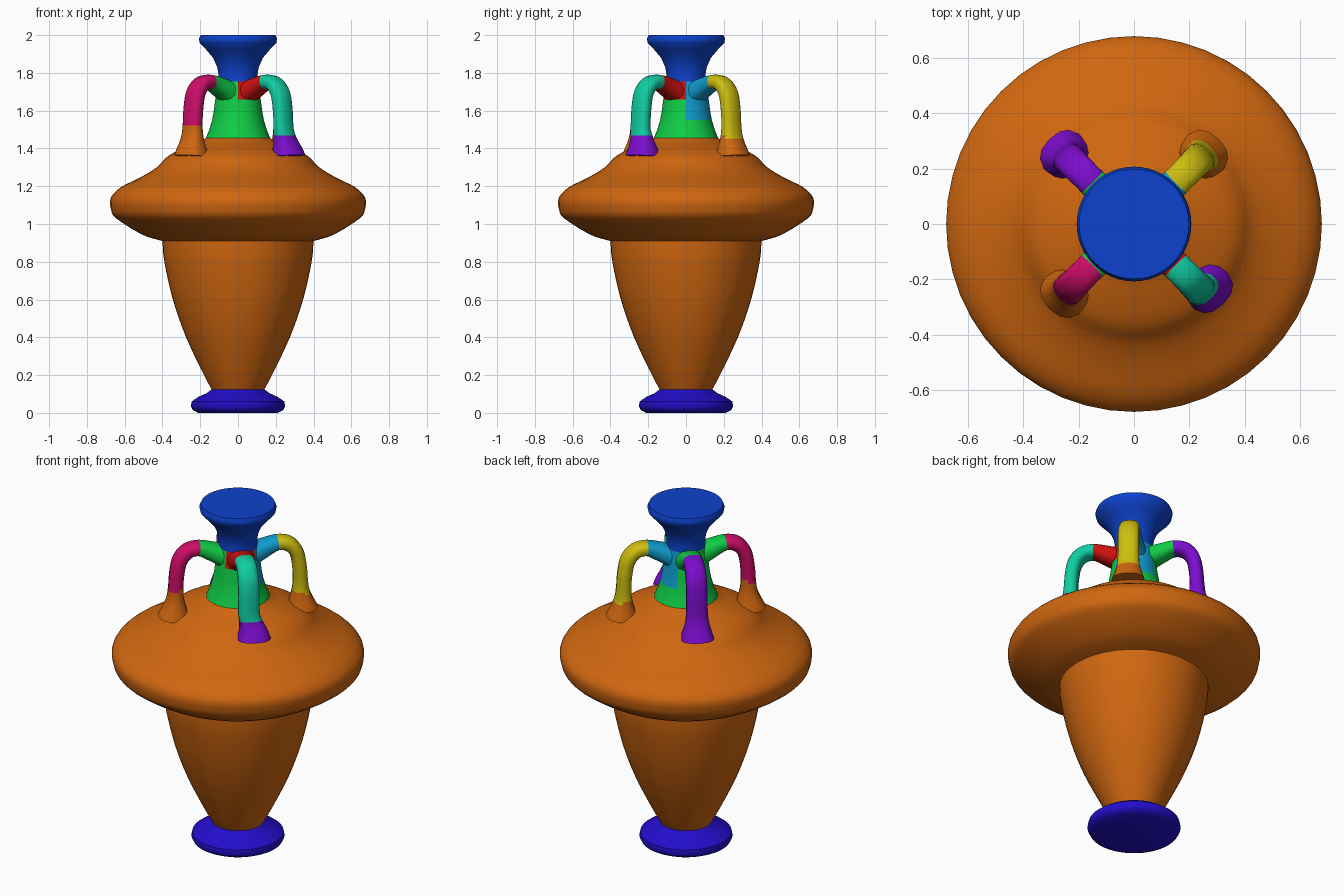
import bpy, bmesh, math
from mathutils import Vector

cube = bpy.data.objects.get("Cube")
if cube:
    bpy.data.objects.remove(cube)

COLOURS = {
    "orange": (0.63, 0.135, 0.005), "blue": (0.004, 0.055, 0.61),
    "indigo": (0.017, 0.004, 0.6), "green": (0.005, 0.61, 0.06),
    "red": (0.61, 0.005, 0.005), "sky": (0.005, 0.33, 0.61),
    "teal": (0.005, 0.61, 0.36), "yellow": (0.61, 0.51, 0.005),
    "purple": (0.2, 0.004, 0.61), "magenta": (0.61, 0.004, 0.14),
}
MATS = {}
for name, rgb in COLOURS.items():
    m = bpy.data.materials.new(name)
    m.use_nodes = True
    m.diffuse_color = (*rgb, 1)
    bsdf = m.node_tree.nodes["Principled BSDF"]
    bsdf.inputs["Base Color"].default_value = (*rgb, 1)
    bsdf.inputs["Roughness"].default_value = 0.7
    MATS[name] = m

SEGS = 48


def spline(points, steps):
    """Catmull-Rom curve through points of any dimension."""
    pts = [Vector(p) for p in points]
    pts = [2 * pts[0] - pts[1]] + pts + [2 * pts[-1] - pts[-2]]
    out = []
    for a, b, c, d in zip(pts, pts[1:], pts[2:], pts[3:]):
        for k in range(steps):
            t = k / steps
            out.append(0.5 * (2 * b + (c - a) * t + (2 * a - 5 * b + 4 * c - d) * t ** 2
                              + (3 * b - a - 3 * c + d) * t ** 3))
    return out + [pts[-2]]


def skin(name, rings, caps, colours, rule, fix_normals=False):
    """Join rings of points into a surface and colour its faces by rule."""
    bm = bmesh.new()
    loops = [[bm.verts.new(p) for p in ring] for ring in rings]
    n = len(loops[0])
    for lo, hi in zip(loops, loops[1:]):
        for j in range(n):
            k = (j + 1) % n
            bm.faces.new((lo[j], lo[k], hi[k], hi[j]))
    if "start" in caps:
        bm.faces.new(loops[0][::-1])
    if "end" in caps:
        bm.faces.new(loops[-1])
    if fix_normals:
        bmesh.ops.recalc_face_normals(bm, faces=bm.faces[:])
    for f in bm.faces:
        f.material_index = colours.index(rule(f.calc_center_median()))
    me = bpy.data.meshes.new(name)
    bm.to_mesh(me)
    bm.free()
    for c in colours:
        me.materials.append(MATS[c])
    me.shade_smooth()
    me.set_sharp_from_angle(angle=math.radians(40))
    ob = bpy.data.objects.new(name, me)
    bpy.context.collection.objects.link(ob)
    return ob


def lathe(name, profile, colours, rule=None, caps=()):
    rings = [[(r * math.cos(math.tau * j / SEGS), r * math.sin(math.tau * j / SEGS), z)
              for j in range(SEGS)] for r, z in profile]
    return skin(name, rings, caps, colours, rule or (lambda c: colours[0]))


# Foot
lathe("foot", [(0.21, 0), (0.24, 0.015), (0.25, 0.035), (0.245, 0.06), (0.21, 0.085),
               (0.165, 0.105), (0.14, 0.125)], ["indigo"], caps=("start",))

# Tapered belly, wide collar and shoulder
belly = spline([(0.14, 0.125), (0.18, 0.2), (0.275, 0.4), (0.345, 0.6),
                (0.39, 0.8), (0.4, 0.91)], 3)
collar = spline([(0.42, 0.915), (0.51, 0.945), (0.645, 1.03), (0.673, 1.08), (0.673, 1.14),
                 (0.62, 1.195), (0.52, 1.245), (0.43, 1.3), (0.37, 1.36),
                 (0.28, 1.405), (0.205, 1.435), (0.17, 1.455)], 3)
lathe("body", belly + collar, ["orange"])


# Neck with two painted patches beneath the mouth
def neck_colour(c):
    angle = math.degrees(math.atan2(c.y, c.x))
    if 0 < angle < 105 and c.z > 1.55:
        return "sky"
    if -90 < angle < 0 and c.z > 1.66:
        return "red"
    return "green"


lathe("neck", [(0.17, 1.455), (0.152, 1.5), (0.137, 1.55), (0.128, 1.6), (0.12, 1.66),
               (0.113, 1.71), (0.105, 1.755)], ["green", "sky", "red"], neck_colour)

# Flared, closed mouth
lathe("mouth", [(0.105, 1.755), (0.103, 1.79), (0.11, 1.83), (0.132, 1.88), (0.17, 1.925),
                (0.203, 1.96), (0.207, 1.98), (0.198, 2.0)], ["blue"], caps=("end",))

# Handle path: radius, height, half thickness, half width
PATH = [(0.07, 1.695, 0.06, 0.075), (0.15, 1.73, 0.048, 0.06), (0.215, 1.752, 0.039, 0.055),
        (0.275, 1.74, 0.039, 0.055), (0.317, 1.69, 0.039, 0.057), (0.334, 1.61, 0.039, 0.058),
        (0.34, 1.52, 0.04, 0.058), (0.342, 1.45, 0.05, 0.065), (0.348, 1.36, 0.085, 0.09)]


def handle(name, degrees, top, arm, foot, foot_z, drift=0.0):
    a = math.radians(degrees)
    out = Vector((math.cos(a), math.sin(a), 0))
    side = Vector((-math.sin(a), math.cos(a), 0))
    up = Vector((0, 0, 1))
    curve = spline(PATH, 4)
    rings = []
    for i, (r, z, thick, wide) in enumerate(curve):
        nxt, prv = curve[min(i + 1, len(curve) - 1)], curve[max(i - 1, 0)]
        d = Vector((nxt[0] - prv[0], nxt[1] - prv[1])).normalized()
        normal = up * d.x - out * d.y
        shift = drift * min(1, max(0, (1.5 - z) / 0.1))
        centre = out * r + up * z + side * shift
        ring = []
        for j in range(14):
            t = math.tau * j / 14
            # slightly squared oval section
            c, s = (math.copysign(abs(v) ** 0.8, v) for v in (math.cos(t), math.sin(t)))
            ring.append(centre + normal * thick * c + side * wide * s)
        rings.append(ring)

    def rule(c):
        if c.z < foot_z:
            return foot
        return top if c.dot(out) < 0.215 else arm

    colours = list(dict.fromkeys((top, arm, foot)))
    skin(name, rings, ("start", "end"), colours, rule, fix_normals=True)


handle("front_right_handle", 225, "green", "magenta", "orange", 1.53)
handle("front_left_handle", 315, "red", "teal", "purple", 1.465, drift=0.025)
handle("back_left_handle", 45, "sky", "yellow", "orange", 1.46)
handle("back_right_handle", 135, "green", "purple", "purple", 1.4)
